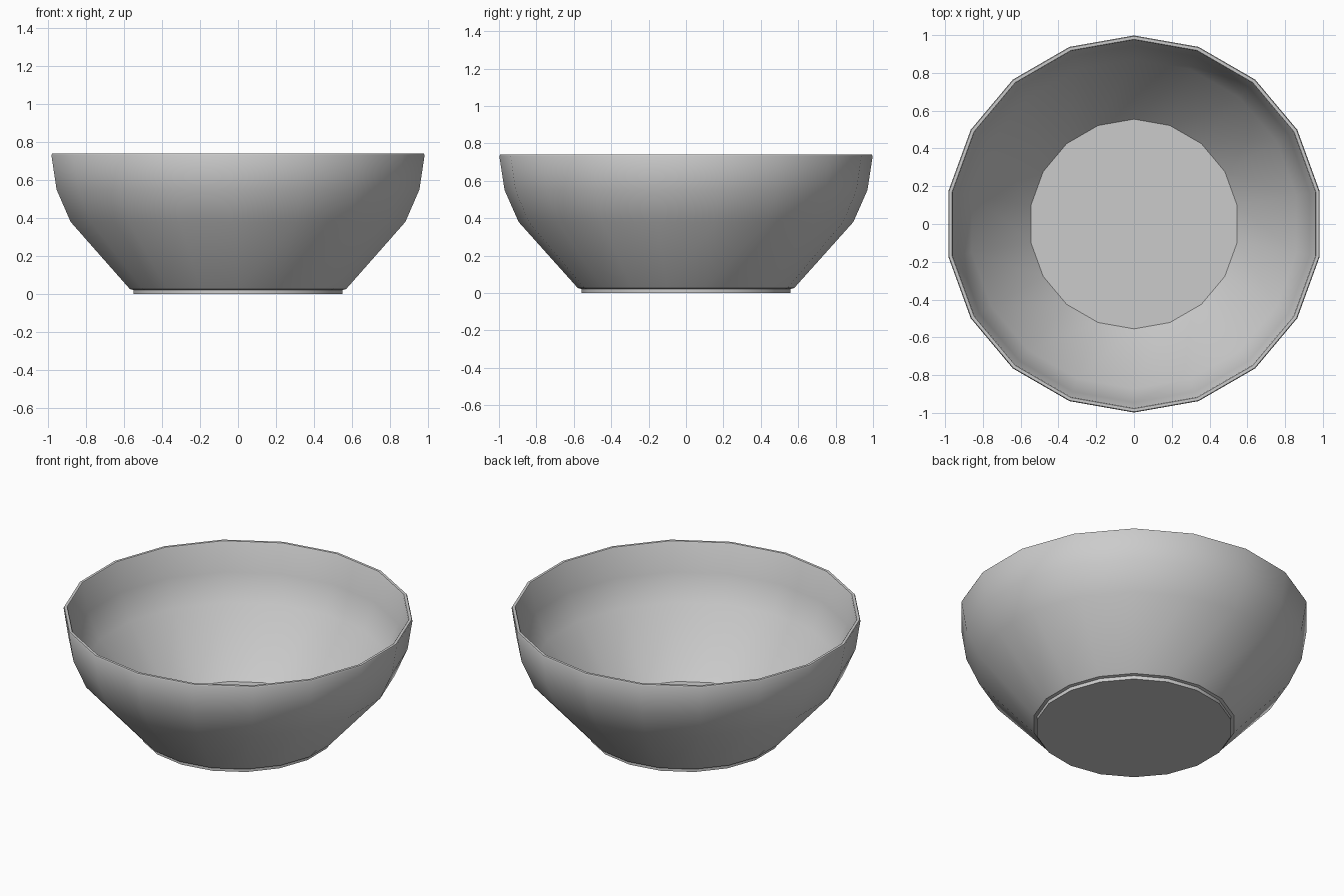
import bpy, bmesh, math

if "Cube" in bpy.data.objects:
    bpy.data.objects.remove(bpy.data.objects["Cube"])

SIDES = 18

# Closed profile (radius, height): foot, outer wall, rim, inner wall, floor
profile = [
    (0.56, 0.0), (0.56, 0.022), (0.578, 0.026),
    (0.895, 0.38), (0.97, 0.55), (0.998, 0.732), (0.994, 0.74),
    (0.978, 0.74), (0.974, 0.734),
    (0.945, 0.56), (0.872, 0.40), (0.555, 0.052),
]

bm = bmesh.new()


def ring(r, z):
    angles = [math.pi / 2 + 2 * math.pi * i / SIDES for i in range(SIDES)]
    return [bm.verts.new((r * math.cos(a), r * math.sin(a), z)) for a in angles]


# Lathe the profile and cap the underside and the inside floor
rings = [ring(r, z) for r, z in profile]
for a, b in zip(rings, rings[1:]):
    for i in range(SIDES):
        j = (i + 1) % SIDES
        bm.faces.new((a[i], a[j], b[j], b[i]))
bm.faces.new(rings[0][::-1])
bm.faces.new(rings[-1])
bmesh.ops.recalc_face_normals(bm, faces=bm.faces)

mesh = bpy.data.meshes.new("bowl")
bm.to_mesh(mesh)
bm.free()
bowl = bpy.data.objects.new("bowl", mesh)
bpy.context.collection.objects.link(bowl)

# Smooth walls, crisp foot, rim and floor edges
bpy.context.view_layer.objects.active = bowl
bowl.select_set(True)
bpy.ops.object.shade_smooth_by_angle(angle=math.radians(35))
